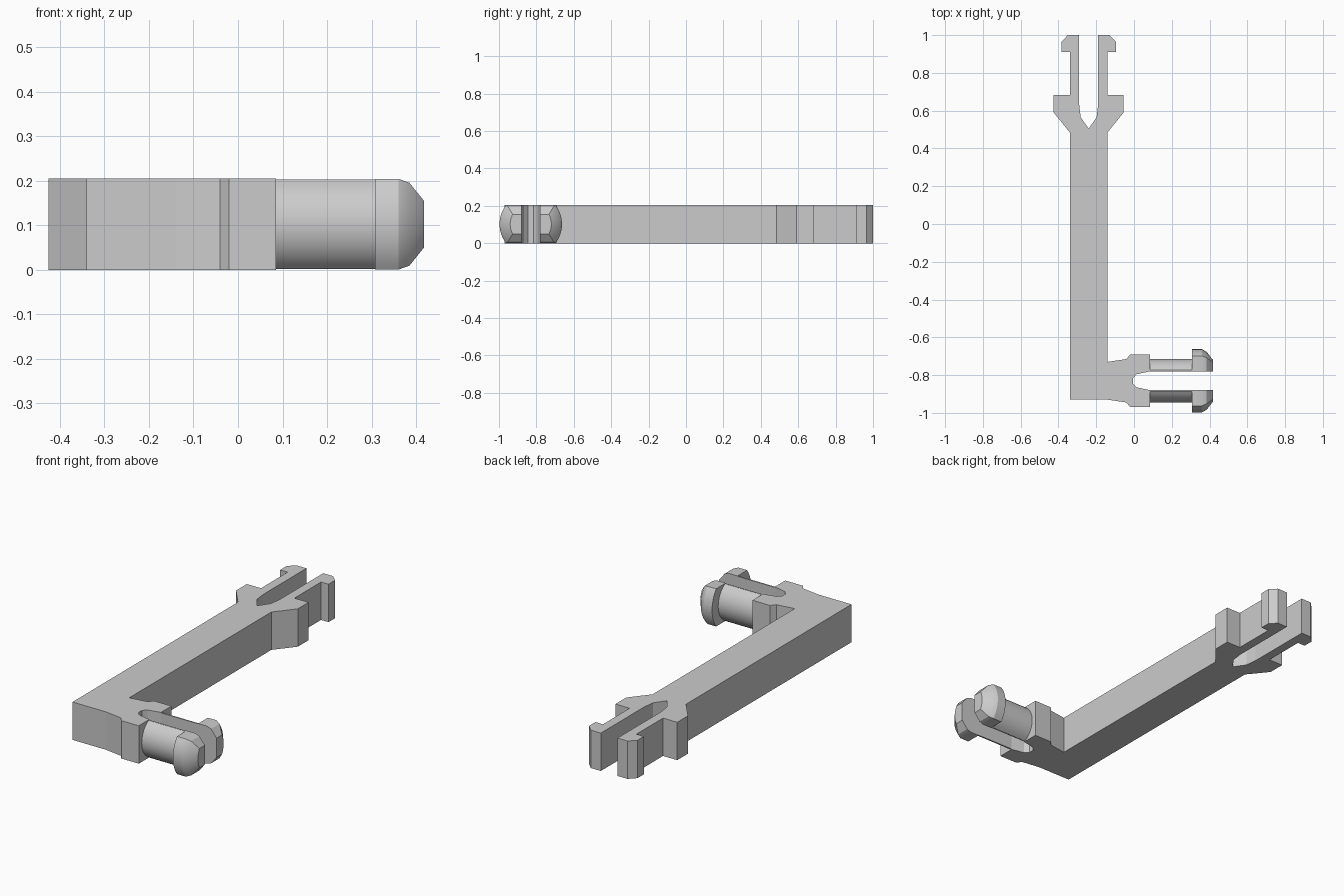
import bpy, bmesh, math

cube = bpy.data.objects.get("Cube")
if cube:
    bpy.data.objects.remove(cube, do_unlink=True)

HEIGHT = 0.205
MID = HEIGHT / 2
CLIP_X = -0.24    # centre line of the long arm and its flat clip
PEG_Y = -0.83     # centre line of the round split peg

grey = bpy.data.materials.new("light grey plastic")
grey.use_nodes = True
colour = (0.6, 0.6, 0.6, 1)
grey.diffuse_color = colour
grey.node_tree.nodes["Principled BSDF"].inputs["Base Color"].default_value = colour


def finish(name, bm, smooth=False):
    bmesh.ops.recalc_face_normals(bm, faces=bm.faces)
    mesh = bpy.data.meshes.new(name)
    bm.to_mesh(mesh)
    bm.free()
    mesh.materials.append(grey)
    obj = bpy.data.objects.new(name, mesh)
    bpy.context.collection.objects.link(obj)
    if smooth:
        bpy.ops.object.select_all(action='DESELECT')
        obj.select_set(True)
        bpy.context.view_layer.objects.active = obj
        bpy.ops.object.shade_smooth_by_angle(angle=math.radians(25))
    return obj


# Half outlines: (position along x, offset) for the peg root with its slot,
# (offset, position along y) for the flat clip with its slot
peg_root = [(-0.14, 0.10), (-0.04, 0.115), (-0.02, 0.14), (0.085, 0.14),
            (0.085, 0.05), (0.015, 0.035), (-0.005, 0.015)]
clip = [(0.10, 0.485), (0.185, 0.59), (0.185, 0.682), (0.10, 0.682),
        (0.10, 0.91), (0.145, 0.91), (0.145, 0.965), (0.11, 1.0),
        (0.05, 1.0), (0.05, 0.63), (0.042, 0.565)]

outline = [(-0.34, -0.93)]
outline += [(x, PEG_Y - d) for x, d in peg_root]
outline += [(x, PEG_Y + d) for x, d in reversed(peg_root)]
outline += [(CLIP_X + d, y) for d, y in clip]
outline += [(CLIP_X, 0.505)]
outline += [(CLIP_X - d, y) for d, y in reversed(clip)]

# L-shaped arm with clip, extruded upward
bm = bmesh.new()
base = bm.faces.new([bm.verts.new((x, y, 0)) for x, y in outline])
top = bmesh.ops.extrude_face_region(bm, geom=[base], use_keep_orig=True)
bmesh.ops.translate(bm, vec=(0, 0, HEIGHT),
                    verts=[v for v in top["geom"] if isinstance(v, bmesh.types.BMVert)])
finish("arm_with_clip", bm)


# Peg halves: round sections cut flat at top, bottom and along the slot
def section(radius, half_height, steps=12):
    a = math.asin(half_height / radius)
    arc = [-a + 2 * a * i / steps for i in range(steps + 1)]
    pts = [(radius * math.cos(t), radius * math.sin(t)) for t in arc]
    return [(0.05, -half_height)] + pts + [(0.05, half_height)]


# Stations along the peg: x, radius, half height
stations = [(0.075, 0.115, 0.1), (0.308, 0.115, 0.1), (0.308, 0.167, 0.102),
            (0.36, 0.167, 0.102), (0.385, 0.153, 0.093), (0.418, 0.11, 0.052)]

for name, side in (("back_peg_half", 1), ("front_peg_half", -1)):
    bm = bmesh.new()
    rings = [[bm.verts.new((x, PEG_Y + side * d, MID + z)) for d, z in section(r, h)]
             for x, r, h in stations]
    count = len(rings[0])
    for a, b in zip(rings, rings[1:]):
        for i in range(count):
            j = (i + 1) % count
            bm.faces.new((a[i], a[j], b[j], b[i]))
    bm.faces.new(rings[0])
    bm.faces.new(rings[-1])
    finish(name, bm, smooth=True)
